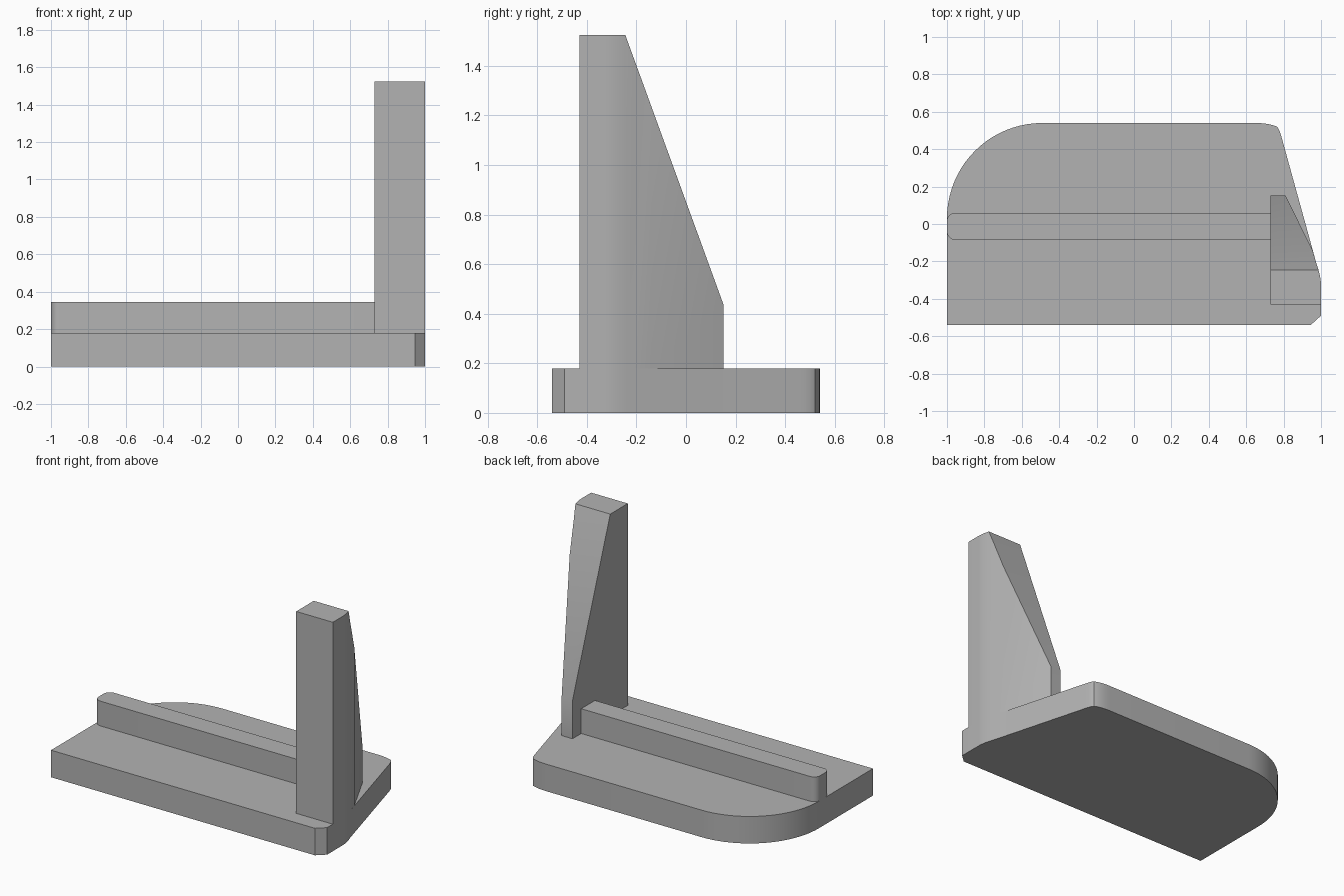
import bpy, bmesh
from math import radians, cos, sin
from mathutils import Vector

cube = bpy.data.objects.get("Cube")
if cube:
    bpy.data.objects.remove(cube)

GREY = (0.45, 0.45, 0.45, 1)
mat = bpy.data.materials.new("plain grey")
mat.use_nodes = True
mat.diffuse_color = GREY
mat.node_tree.nodes["Principled BSDF"].inputs["Base Color"].default_value = GREY


def arc(cx, cy, r, start, end, steps):
    """Points along a circular arc, angles in degrees."""
    angles = [radians(start + (end - start) * i / steps) for i in range(steps + 1)]
    return [(cx + r * cos(a), cy + r * sin(a)) for a in angles]


def bend(a, b, c, steps=6):
    """Points of a soft corner from a to c, pulled towards b."""
    a, b, c = Vector(a), Vector(b), Vector(c)
    ts = [i / steps for i in range(steps + 1)]
    return [tuple(a * (1 - t) ** 2 + b * 2 * t * (1 - t) + c * t * t) for t in ts]


def prism(name, outline, z0, z1, cut=None):
    """Extrude a counter-clockwise outline; optionally slice off a plane's outer side."""
    bm = bmesh.new()
    face = bm.faces.new([bm.verts.new((x, y, z0)) for x, y in outline])
    top = bmesh.ops.extrude_face_region(bm, geom=[face])["geom"]
    bmesh.ops.translate(bm, vec=(0, 0, z1 - z0),
                        verts=[g for g in top if isinstance(g, bmesh.types.BMVert)])
    if cut:
        co, normal = cut
        bmesh.ops.bisect_plane(bm, geom=bm.verts[:] + bm.edges[:] + bm.faces[:],
                               plane_co=co, plane_no=normal, clear_outer=True)
        bmesh.ops.holes_fill(bm, edges=[e for e in bm.edges if e.is_boundary])
    bmesh.ops.recalc_face_normals(bm, faces=bm.faces)
    mesh = bpy.data.meshes.new(name)
    bm.to_mesh(mesh)
    bm.free()
    mesh.materials.append(mat)
    obj = bpy.data.objects.new(name, mesh)
    bpy.context.collection.objects.link(obj)
    bpy.ops.object.select_all(action='DESELECT')
    obj.select_set(True)
    bpy.context.view_layer.objects.active = obj
    bpy.ops.object.shade_smooth_by_angle(angle=radians(30))
    return obj


BASE_TOP = 0.18
shoulder = bend((1, -0.33), (1, -0.28), (0.975, -0.21))

# Base plate: chamfered front corner, slanted side, rounded back corners
base = [(-1, -0.54), (0.945, -0.54), (1, -0.49)] + shoulder
base += bend((0.79, 0.46), (0.778, 0.505), (0.765, 0.52), 4)
base += bend((0.765, 0.52), (0.72, 0.54), (0.65, 0.54), 5)
base += arc(-0.49, 0.03, 0.51, 90, 180, 20)
prism("base_plate", base, 0, BASE_TOP)

# Rail: long bar with a rounded free end
rail = [(0.74, -0.085), (0.74, 0.06)]
rail += arc(-0.955, 0.015, 0.045, 90, 180, 8) + arc(-0.955, -0.04, 0.045, 180, 270, 8)
prism("rail", rail, BASE_TOP, 0.345)

# Upright: tall post with a curved outer side and a sloping back
post = [(0.73, -0.43), (1, -0.43)] + shoulder
post += [(0.955, -0.14), (0.81, 0.152), (0.73, 0.152)]
slope_start, slope_end = Vector((0, -0.245, 1.525)), Vector((0, 0.152, 0.435))
run = slope_end - slope_start
prism("upright", post, BASE_TOP, 1.525, cut=(slope_start, (0, -run.z, run.y)))
